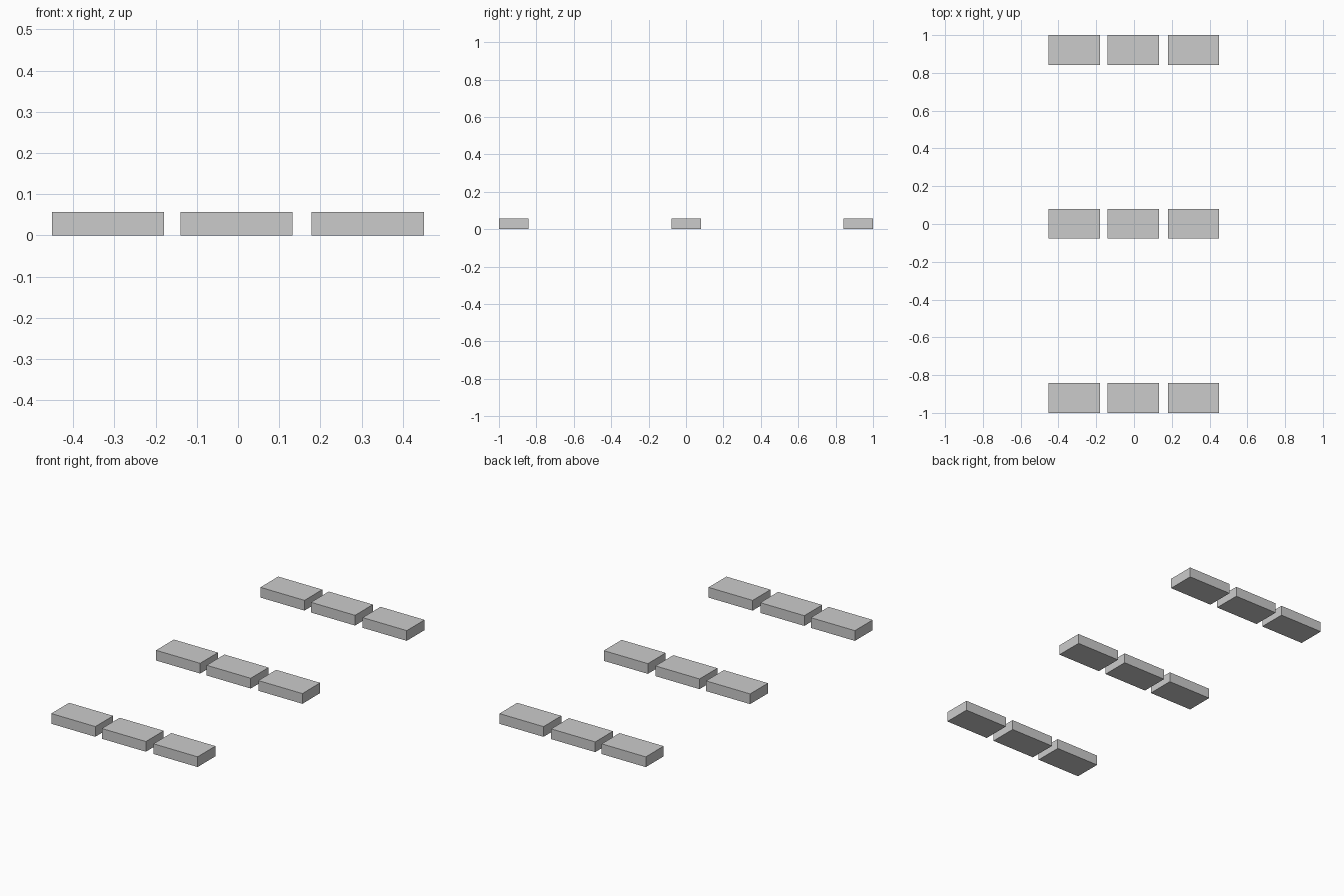
import bpy

if "Cube" in bpy.data.objects:
    bpy.data.objects.remove(bpy.data.objects["Cube"])

W, D, H = 0.272, 0.157, 0.057           # size of one block
columns = {"left": -0.316, "middle": -0.004, "right": 0.315}
rows = {"front": -0.9215, "centre": 0.002, "back": 0.9215}


def block(name, x, y):
    bpy.ops.mesh.primitive_cube_add(size=1, location=(x, y, H / 2))
    ob = bpy.context.object
    ob.name = name
    ob.scale = (W, D, H)
    bpy.ops.object.transform_apply(location=False, rotation=False, scale=True)
    return ob


# three rows of three flat blocks
for row, y in rows.items():
    for col, x in columns.items():
        block(f"{row}_{col}_block", x, y)
